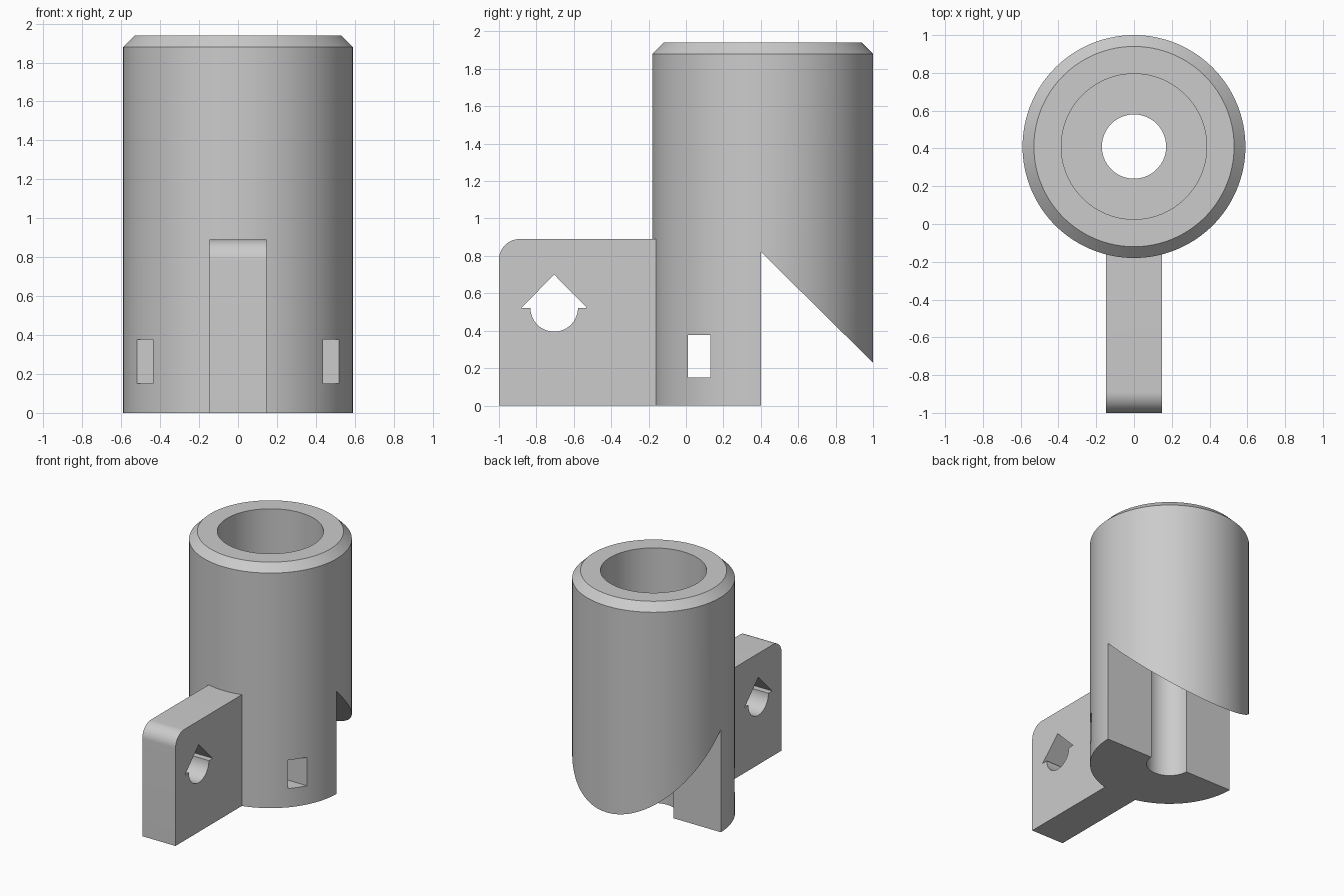
import bpy, bmesh, math

cube = bpy.data.objects.get("Cube")
if cube:
    bpy.data.objects.remove(cube, do_unlink=True)

AXIS_Y = 0.41      # centre line of the tube
SEGMENTS = 128

grey = bpy.data.materials.new("plain grey")
grey.use_nodes = True
grey.diffuse_color = (0.6, 0.6, 0.6, 1)
grey.node_tree.nodes["Principled BSDF"].inputs["Base Color"].default_value = (0.6, 0.6, 0.6, 1)


def make_object(name, bm):
    bmesh.ops.recalc_face_normals(bm, faces=bm.faces)
    mesh = bpy.data.meshes.new(name)
    bm.to_mesh(mesh)
    bm.free()
    mesh.materials.append(grey)
    obj = bpy.data.objects.new(name, mesh)
    bpy.context.collection.objects.link(obj)
    return obj


def revolve(name, profile):
    """Spin a closed (radius, z) outline round the tube axis."""
    bm = bmesh.new()
    rings = []
    for i in range(SEGMENTS):
        a = math.tau * i / SEGMENTS
        rings.append([bm.verts.new((r * math.cos(a), AXIS_Y + r * math.sin(a), z)) for r, z in profile])
    for i in range(SEGMENTS):
        here, there = rings[i - 1], rings[i]
        for j in range(len(profile)):
            bm.faces.new((here[j - 1], there[j - 1], there[j], here[j]))
    return make_object(name, bm)


def extrude_x(name, outline, half_width):
    """Extrude a (y, z) outline evenly to both sides of x = 0."""
    bm = bmesh.new()
    face = bm.faces.new([bm.verts.new((-half_width, y, z)) for y, z in outline])
    moved = bmesh.ops.extrude_face_region(bm, geom=[face])["geom"]
    verts = [v for v in moved if isinstance(v, bmesh.types.BMVert)]
    bmesh.ops.translate(bm, verts=verts, vec=(2 * half_width, 0, 0))
    return make_object(name, bm)


def arc(cy, cz, r, start, end, steps):
    angles = [math.radians(start + (end - start) * i / steps) for i in range(steps + 1)]
    return [(cy + r * math.cos(a), cz + r * math.sin(a)) for a in angles]


def combine(target, tool, operation):
    mod = target.modifiers.new(operation, 'BOOLEAN')
    mod.operation = operation
    mod.solver = 'EXACT'
    mod.object = tool
    bpy.ops.object.select_all(action='DESELECT')
    bpy.context.view_layer.objects.active = target
    target.select_set(True)
    bpy.ops.object.modifier_apply(modifier=mod.name)
    bpy.data.objects.remove(tool, do_unlink=True)


# Chamfered tube with a wide socket stepping down to a narrow bore
bracket = revolve("tube_bracket", [
    (0.17, 0), (0.59, 0), (0.59, 1.88), (0.53, 1.94),
    (0.385, 1.94), (0.385, 0.89), (0.17, 0.89)])

# Mounting arm with a rounded upper front corner
arm = extrude_x("mounting_arm",
                [(-0.1, 0), (-0.1, 0.89)] + arc(-0.89, 0.78, 0.11, 90, 180, 16) + [(-1, 0)],
                0.147)
combine(bracket, arm, 'UNION')

# Sloping notch at the back
notch = extrude_x("back_notch", [(0.402, -0.1), (0.402, 0.82), (1.1, 0.13), (1.1, -0.1)], 1)
combine(bracket, notch, 'DIFFERENCE')

# Rectangular slot through both sides of the tube
slot = extrude_x("side_slot", [(0.012, 0.15), (0.13, 0.15), (0.13, 0.378), (0.012, 0.378)], 1)
combine(bracket, slot, 'DIFFERENCE')

# Half round, half pointed hole through the arm
hole = extrude_x("arm_hole",
                 arc(-0.705, 0.522, 0.127, 180, 360, 32)
                 + [(-0.53, 0.522), (-0.705, 0.7), (-0.88, 0.522)], 0.5)
combine(bracket, hole, 'DIFFERENCE')

bpy.ops.object.select_all(action='DESELECT')
bracket.select_set(True)
bpy.context.view_layer.objects.active = bracket
bpy.ops.object.shade_smooth_by_angle(angle=math.radians(25))
